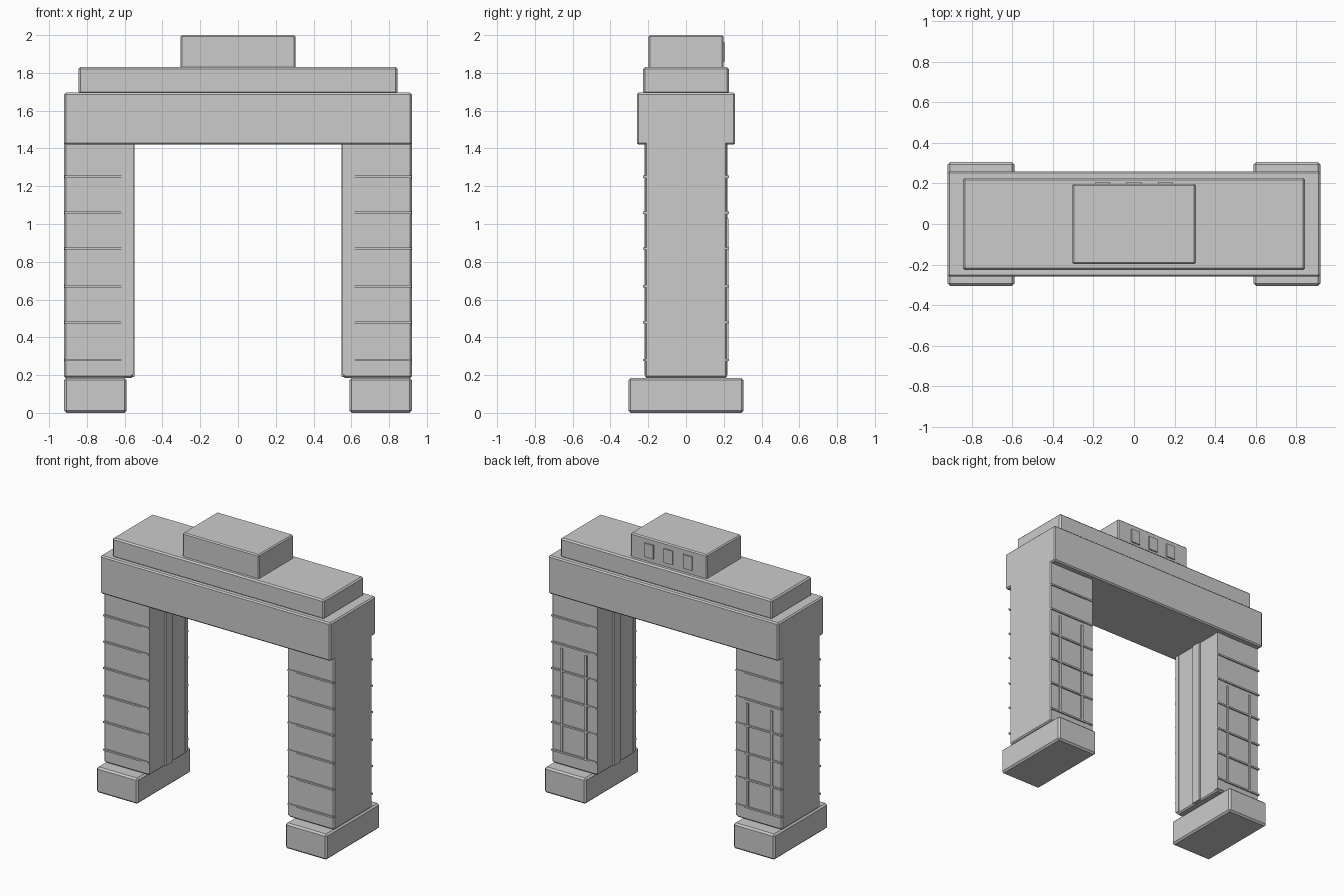
import bpy, bmesh

if "Cube" in bpy.data.objects:
    bpy.data.objects.remove(bpy.data.objects["Cube"])


def box(name, x, y, z, bevel=0.0):
    """Box from (min, max) ranges, with an optional one-segment chamfer."""
    bm = bmesh.new()
    bmesh.ops.create_cube(bm, size=1)
    for v in bm.verts:
        for i, (lo, hi) in enumerate((x, y, z)):
            v.co[i] = hi if v.co[i] > 0 else lo
    mesh = bpy.data.meshes.new(name)
    bm.to_mesh(mesh)
    bm.free()
    ob = bpy.data.objects.new(name, mesh)
    bpy.context.collection.objects.link(ob)
    if bevel:
        m = ob.modifiers.new("Chamfer", 'BEVEL')
        m.width = bevel
        m.segments = 1
    return ob


def pair(name, x, y, z, bevel=0.0):
    """The same box on the left and right leg."""
    box("right_" + name, x, y, z, bevel)
    box("left_" + name, (-x[1], -x[0]), y, z, bevel)


# Feet and legs; the legs run up into the lintel
pair("foot", (0.59, 0.92), (-0.305, 0.305), (0.0, 0.185), 0.012)
pair("leg", (0.557, 0.92), (-0.217, 0.217), (0.185, 1.60), 0.009)

# Raised strip down the middle of each inner leg face
pair("inner_strip", (0.547, 0.58), (-0.035, 0.035), (0.19, 1.43))

for side, s in (("front", -1), ("back", 1)):
    def depth(a, b):
        return tuple(sorted((s * a, s * b)))
    # Corner strip along the inner edge
    pair(side + "_corner_strip", (0.554, 0.617), depth(0.19, 0.220), (0.20, 1.43))
    # Horizontal course bands
    for i, z in enumerate((0.28, 0.48, 0.67, 0.87, 1.06, 1.25)):
        pair(f"{side}_band_{i + 1}", (0.555, 0.918), depth(0.20, 0.227),
             (z - 0.006, z + 0.006))

# Upright bars on the back of the legs
for i, x in enumerate((0.645, 0.838)):
    pair(f"back_bar_{i + 1}", (x - 0.009, x + 0.009), (0.20, 0.225), (0.28, 1.03))

# Lintel, upper slab and crowning block
box("lintel", (-0.92, 0.92), (-0.26, 0.26), (1.42, 1.695), 0.009)
box("upper_slab", (-0.845, 0.845), (-0.228, 0.228), (1.69, 1.83), 0.01)
box("crown_block", (-0.305, 0.305), (-0.198, 0.198), (1.82, 2.0), 0.008)

# Small windows on the back of the crowning block
for i, x in enumerate((-0.155, 0.0, 0.155)):
    box(f"window_{i + 1}", (x - 0.036, x + 0.036), (0.18, 0.207), (1.86, 1.96))
